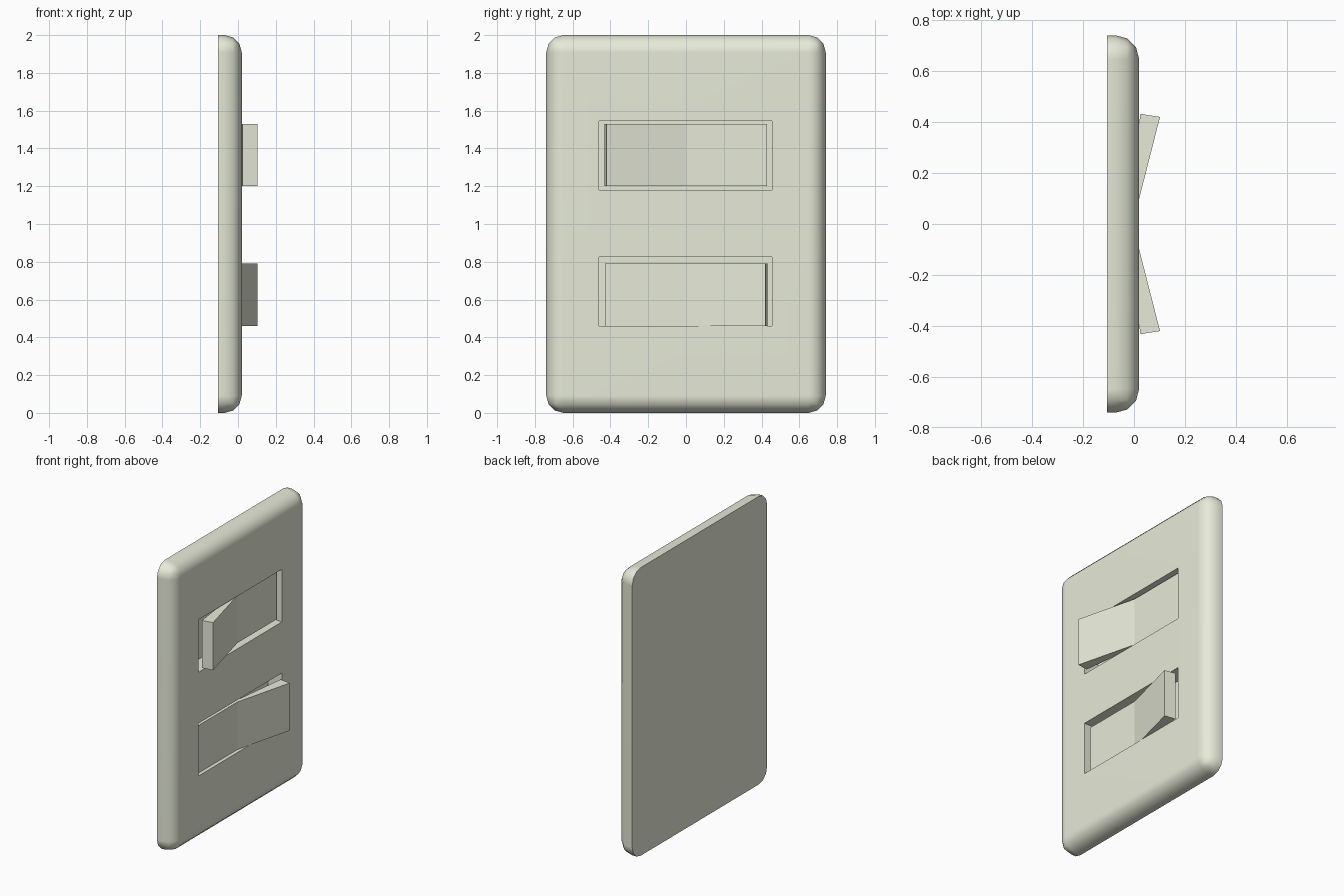
import bpy, bmesh

if "Cube" in bpy.data.objects:
    bpy.data.objects.remove(bpy.data.objects["Cube"])

cream = bpy.data.materials.new("cream_plastic")
cream.diffuse_color = (0.80, 0.83, 0.69, 1)
cream.use_nodes = True
cream.node_tree.nodes["Principled BSDF"].inputs["Base Color"].default_value = cream.diffuse_color

BACK, FRONT = -0.105, 0.02
HOLE_Y = (-0.46, 0.455)


def add_object(name, bm):
    bmesh.ops.recalc_face_normals(bm, faces=bm.faces)
    mesh = bpy.data.meshes.new(name)
    bm.to_mesh(mesh)
    bm.free()
    mesh.materials.append(cream)
    obj = bpy.data.objects.new(name, mesh)
    bpy.context.collection.objects.link(obj)
    return obj


def box(xr, yr, zr):
    bm = bmesh.new()
    bmesh.ops.create_cube(bm, size=1)
    for v in bm.verts:
        v.co = [r[0] if c < 0 else r[1] for c, r in zip(v.co, (xr, yr, zr))]
    return bm


# Wall plate: every edge rounded except those touching the wall
bm = box((BACK, FRONT), (-0.74, 0.74), (0, 2))
edges = [e for e in bm.edges if any(v.co.x > 0 for v in e.verts)]
bmesh.ops.bevel(bm, geom=edges, offset=0.092, offset_type='OFFSET',
                segments=3, profile=0.5, affect='EDGES')
plate = add_object("wall_plate", bm)
bpy.context.view_layer.objects.active = plate
plate.select_set(True)

# Recesses for the two switches
for z0 in (0.46, 1.18):
    cutter = add_object("recess_cutter", box((-0.09, 0.2), HOLE_Y, (z0, z0 + 0.365)))
    cutter.hide_render = True
    cut = plate.modifiers.new("recess", 'BOOLEAN')
    cut.operation = 'DIFFERENCE'
    cut.solver = 'EXACT'
    cut.object = cutter
    bpy.ops.object.modifier_apply(modifier=cut.name)
    bpy.data.objects.remove(cutter)

bpy.ops.object.shade_smooth_by_angle(angle=0.75)
weighted = plate.modifiers.new("even_shading", 'WEIGHTED_NORMAL')
weighted.keep_sharp = True


# Rockers: shallow V profile, tilted out at one end
def rocker(name, z0, side):
    profile = [(0.102, -0.42), (-0.005, 0), (-0.005, 0.43),
               (-0.08, 0.42), (0.025, -0.432)]
    bm = bmesh.new()
    face = bm.faces.new([bm.verts.new((x, y * side, z0)) for x, y in profile])
    top = bmesh.ops.extrude_face_region(bm, geom=[face])["geom"]
    bmesh.ops.translate(bm, vec=(0, 0, 0.33),
                        verts=[v for v in top if isinstance(v, bmesh.types.BMVert)])
    add_object(name, bm)


rocker("upper_rocker", 1.20, 1)
rocker("lower_rocker", 0.46, -1)
